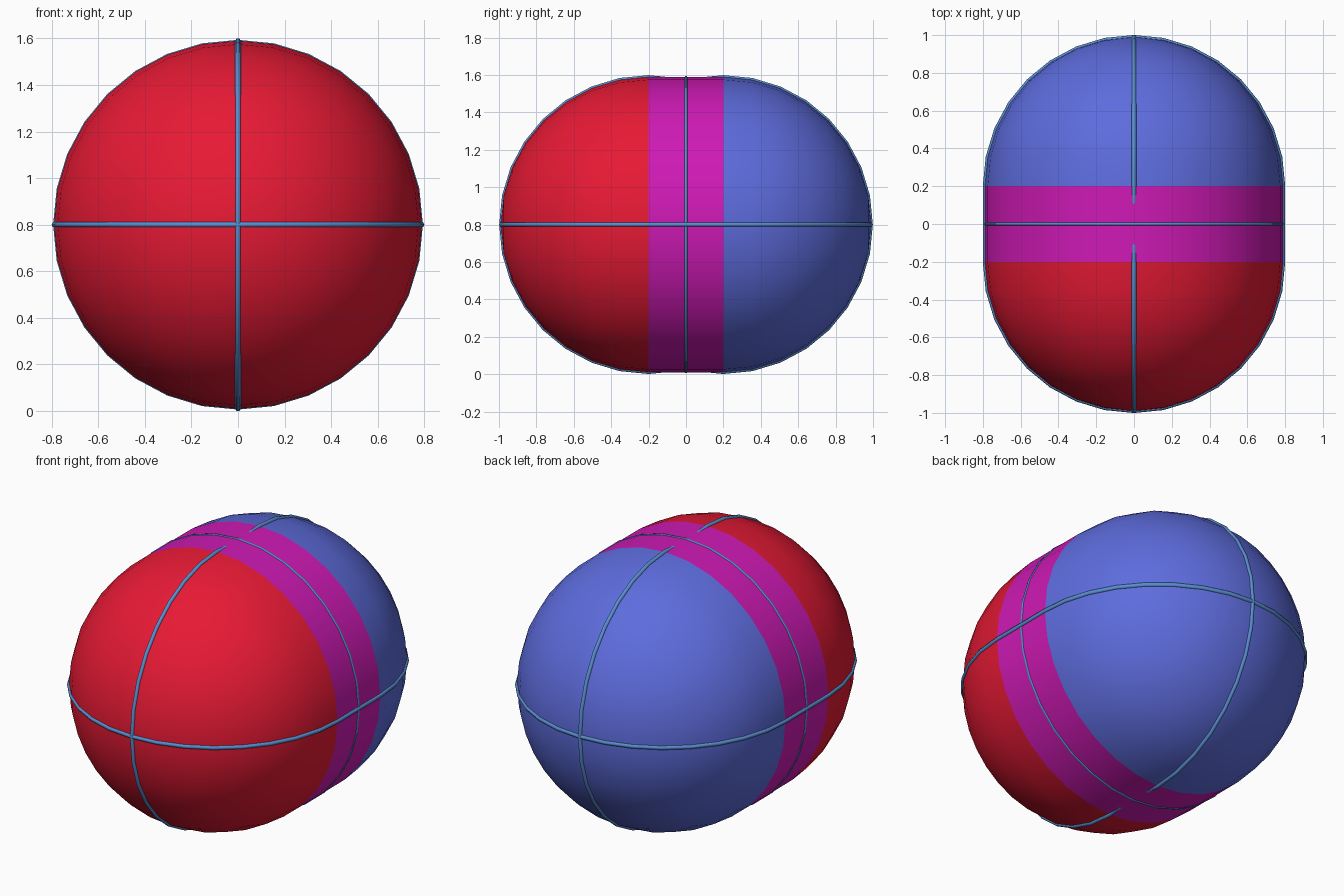
import bpy, bmesh, math
from mathutils import Matrix

if "Cube" in bpy.data.objects:
    bpy.data.objects.remove(bpy.data.objects["Cube"])

R = 0.79        # shell radius
CZ = 0.80       # centre height
HALF = 0.20     # half width of the middle band
SEG = 32
STEP = 2 * math.pi / SEG


def material(name, rgb):
    m = bpy.data.materials.new(name)
    m.diffuse_color = (*rgb, 1)
    m.use_nodes = True
    m.node_tree.nodes["Principled BSDF"].inputs["Base Color"].default_value = m.diffuse_color
    return m


red = material("red", (0.80, 0.01, 0.035))
blue = material("blue", (0.11, 0.15, 0.72))
magenta = material("magenta", (0.62, 0.01, 0.46))
trim = material("trim_blue", (0.10, 0.27, 0.62))


def finish(bm, name, mat):
    for f in bm.faces:
        f.smooth = True
    me = bpy.data.meshes.new(name)
    bm.to_mesh(me)
    bm.free()
    me.materials.append(mat)
    ob = bpy.data.objects.new(name, me)
    bpy.context.collection.objects.link(ob)
    ob.location.z = CZ
    return ob


def half_shell(name, side, mat):
    bm = bmesh.new()
    bmesh.ops.create_uvsphere(bm, u_segments=SEG, v_segments=SEG // 2, radius=R,
                              matrix=Matrix.Rotation(math.pi / 2, 4, 'X'))
    bmesh.ops.delete(bm, geom=[v for v in bm.verts if v.co.y * side < -1e-4],
                     context='VERTS')
    bmesh.ops.translate(bm, verts=bm.verts, vec=(0, side * HALF, 0))
    return finish(bm, name, mat)


def tube(name, points, depth, cyclic):
    cu = bpy.data.curves.new(name, 'CURVE')
    cu.dimensions = '3D'
    cu.bevel_depth = depth
    cu.bevel_resolution = 1
    cu.use_fill_caps = True
    sp = cu.splines.new('POLY')
    sp.points.add(len(points) - 1)
    for p, co in zip(sp.points, points):
        p.co = (*co, 1)
    sp.use_cyclic_u = cyclic
    sp.use_smooth = True
    cu.materials.append(trim)
    ob = bpy.data.objects.new(name, cu)
    bpy.context.collection.objects.link(ob)
    ob.location.z = CZ
    return ob


# Domed halves
half_shell("front_shell", -1, red)
half_shell("back_shell", 1, blue)

# Middle band
bm = bmesh.new()
bmesh.ops.create_cone(bm, cap_ends=False, segments=SEG, radius1=R, radius2=R,
                      depth=2 * HALF, matrix=Matrix.Rotation(math.pi / 2, 4, 'X'))
finish(bm, "middle_band", magenta)

# Upright trims: arcs over each dome whose ends sink into the band
RT = 0.788
for side, label in ((-1, "front"), (1, "back")):
    arc = [(0, side * (HALF + RT * math.cos(i * STEP)), RT * math.sin(i * STEP))
           for i in range(-SEG // 4 - 1, SEG // 4 + 2)]
    tube(label + "_upright_trim", arc, 0.0125, False)

# Horizontal trim running all the way round
loop = []
for side in (1, -1):
    for i in range(SEG // 2 + 1):
        a = i * STEP
        loop.append((side * RT * math.cos(a), side * (HALF + RT * math.sin(a)), 0))
tube("horizontal_trim", loop, 0.0125, True)

# Thin trim round the middle of the band
tube("band_trim", [(0.786 * math.cos(i * STEP), 0, 0.786 * math.sin(i * STEP))
                   for i in range(SEG)], 0.009, True)
